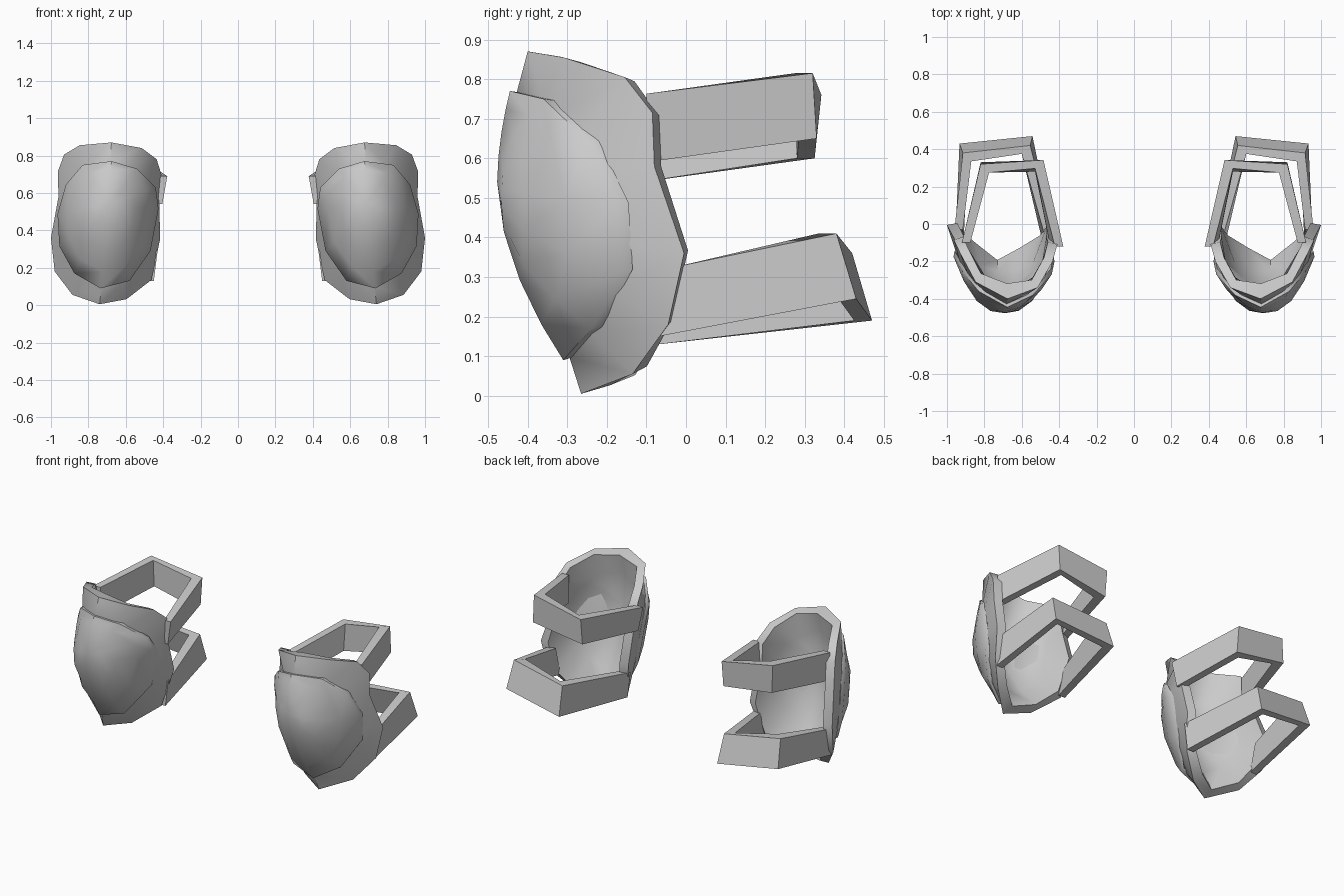
import bpy
import bmesh
from math import radians

cube = bpy.data.objects.get("Cube")
if cube:
    bpy.data.objects.remove(cube, do_unlink=True)

grey = bpy.data.materials.new("plain_grey")
grey.use_nodes = True
colour = (0.6, 0.6, 0.6, 1)
grey.diffuse_color = colour
grey.node_tree.nodes["Principled BSDF"].inputs["Base Color"].default_value = colour


def loft(name, rings, front=None, back=None, angle=50):
    """Skin a row of closed rings, closing the ends with centre points or flat faces."""
    bm = bmesh.new()
    rows = [[bm.verts.new(p) for p in ring] for ring in rings]
    n = len(rows[0])
    for a, b in zip(rows, rows[1:]):
        for i in range(n):
            j = (i + 1) % n
            bm.faces.new((a[i], a[j], b[j], b[i]))
    for row, tip in ((rows[0], back), (rows[-1], front)):
        if tip:
            centre = bm.verts.new(tip)
            for i in range(n):
                bm.faces.new((row[i], row[(i + 1) % n], centre))
        else:
            bm.faces.new(row)
    bmesh.ops.recalc_face_normals(bm, faces=bm.faces)
    mesh = bpy.data.meshes.new(name)
    bm.to_mesh(mesh)
    bm.free()
    mesh.materials.append(grey)
    obj = bpy.data.objects.new(name, mesh)
    bpy.context.collection.objects.link(obj)
    bpy.ops.object.select_all(action="DESELECT")
    obj.select_set(True)
    bpy.context.view_layer.objects.active = obj
    bpy.ops.object.shade_smooth_by_angle(angle=radians(angle))
    obj.modifiers.new("pair", "MIRROR")


CX, CZ, PEAK = 0.69, 0.54, -0.477


def inset(ring, sx, sz, depth):
    """Scale a ring about the pad centre; depth gives the new y."""
    return [(CX + (x - CX) * sx, depth(y, abs(x - CX) / 0.3), CZ + (z - CZ) * sz)
            for x, y, z in ring]


def dome(ring, s, back=0.0):
    """Scale a ring towards the domed peak, rounder at the sides than at the foot."""
    def depth(y, side):
        power = max(1.8, 2.6 + 5.5 * (y + 0.165))
        return PEAK + (y - PEAK) * s ** power + back
    return inset(ring, s, s, depth)


def project(ring, onto):
    """Move each ring point along its ray from the centre to another outline."""
    result = []
    for x, _, z in ring:
        dx, dz = x - CX, z - CZ
        for a, b in zip(onto, onto[1:] + onto[:1]):
            ca = dx * (a[2] - CZ) - dz * (a[0] - CX)
            cb = dx * (b[2] - CZ) - dz * (b[0] - CX)
            if ca * cb <= 0 and ca != cb:
                t = ca / (ca - cb)
                p = [u + (v - u) * t for u, v in zip(a, b)]
                if (p[0] - CX) * dx + (p[2] - CZ) * dz > 0:
                    result.append(p)
                    break
    return result


# Outlines of the shell and of the cap that sits on it
rim = [(.677, -.4, .87), (.847, -.31, .855), (.93, -.155, .805), (.963, -.085, .715),
       (.96, -.08, .58), (1, -.005, .36), (.98, -.045, .18), (.885, -.135, .055),
       (.74, -.265, .005), (.596, -.19, .032), (.463, -.09, .135), (.417, -.03, .35),
       (.42, -.09, .56), (.41, -.11, .7), (.435, -.2, .78), (.515, -.34, .84)]
edge = [(.677, -.445, .77), (.83, -.36, .75), (.92, -.25, .645), (.965, -.175, .487),
        (.955, -.165, .315), (.875, -.24, .17), (.735, -.31, .09), (.58, -.285, .13),
        (.468, -.2, .29), (.425, -.2, .515), (.44, -.27, .63), (.54, -.38, .73)]
seat = project(rim, edge)

# Curved backing shell, from its hollow back over the rim to the cap's seat
loft("backing_shell", [
    dome(seat, .5, .11),
    dome(seat, .84, .1),
    inset(rim, .82, .96, lambda y, side: y + .085 - .075 * min(side, 1)),
    rim,
    inset(seat, .97, .985, lambda y, side: y + .015),
    dome(seat, .7, .05),
], front=(CX, PEAK + .05, CZ), back=(CX, PEAK + .12, CZ))

# Domed front cap
lip = inset(edge, .98, .98, lambda y, side: y + .03)
loft("front_cap", [lip, edge, dome(edge, .8), dome(edge, .55), dome(edge, .28)],
     front=(CX, PEAK, CZ), back=(CX, PEAK + .06, CZ))


# Straps: open bands bent around two back corners
def strap(name, top, bottom, thick=.045):
    def inner(path):
        mx = sum(p[0] for p in path) / len(path)
        return [(x + (thick if x < mx else -thick), y - (thick if y > .2 else 0), z)
                for x, y, z in path]
    loft(name, list(zip(top, bottom, inner(bottom), inner(top))), angle=30)


strap("upper_strap",
      [(.378, -.12, .69), (.484, .342, .76), (.82, .32, .815), (.92, -.1, .763)],
      [(.405, -.11, .54), (.484, .325, .6), (.82, .33, .65), (.92, -.1, .59)])
strap("lower_strap",
      [(.43, -.07, .29), (.555, .42, .36), (.915, .38, .41), (.96, -.03, .325)],
      [(.45, -.07, .13), (.543, .47, .19), (.933, .43, .245), (.955, -.07, .15)])
